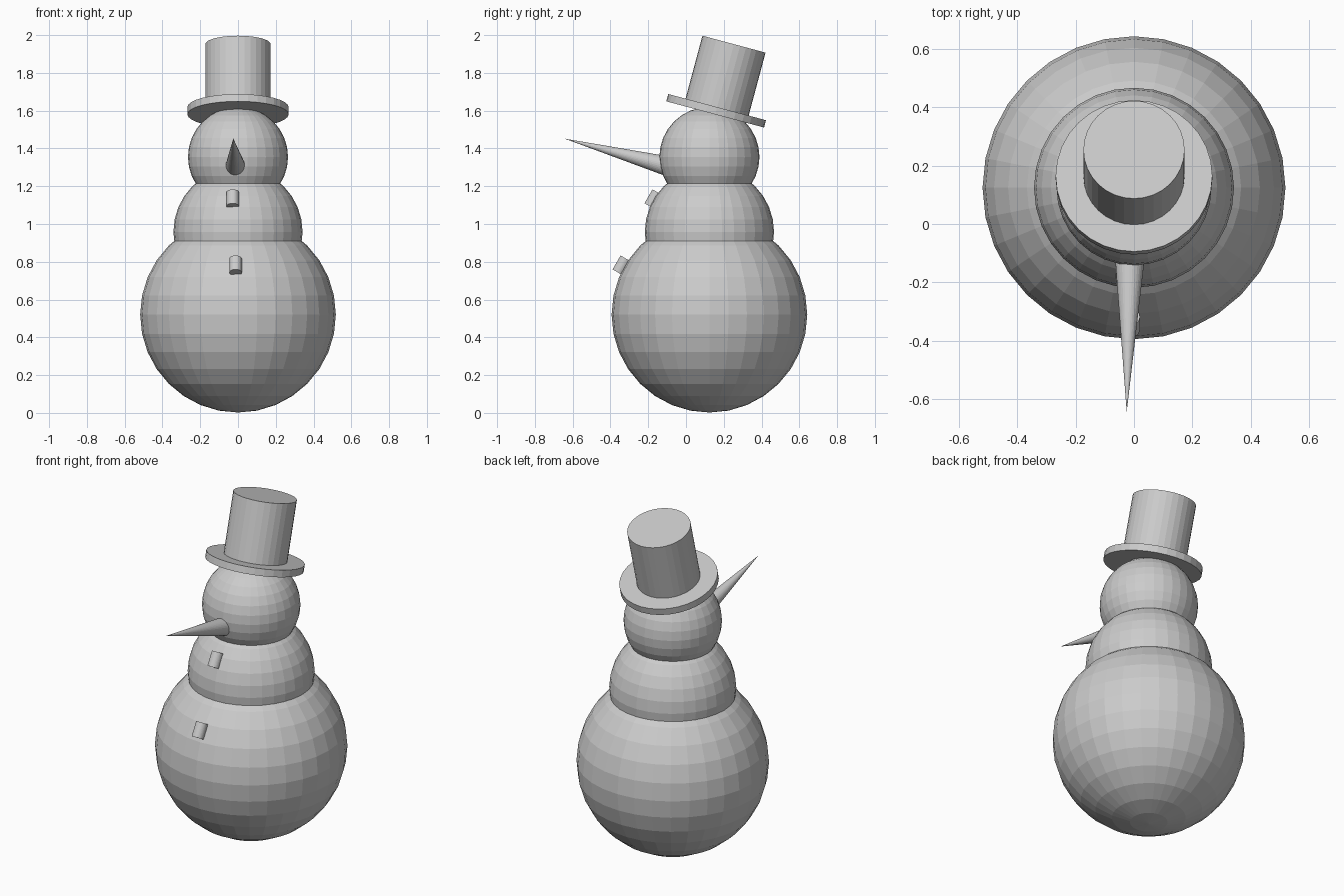
import bpy
import math
from mathutils import Vector

if "Cube" in bpy.data.objects:
    bpy.data.objects.remove(bpy.data.objects["Cube"])

grey = bpy.data.materials.new("plain grey")
grey.diffuse_color = (0.6, 0.6, 0.6, 1)
grey.use_nodes = True
grey.node_tree.nodes["Principled BSDF"].inputs["Base Color"].default_value = grey.diffuse_color


def finish(name):
    ob = bpy.context.object
    ob.name = name
    ob.data.materials.append(grey)
    return ob


def ball(name, z, r):
    bpy.ops.mesh.primitive_uv_sphere_add(segments=32, ring_count=16, radius=r,
                                         location=(0, 0.124, z))
    return finish(name)


def rod(name, start, end, r1, r2):
    # Cylinder or cone running from start to end
    a, b = Vector(start), Vector(end)
    bpy.ops.mesh.primitive_cone_add(
        vertices=32, radius1=r1, radius2=r2, depth=(b - a).length,
        location=(a + b) / 2,
        rotation=(b - a).to_track_quat('Z', 'Y').to_euler())
    return finish(name)


# Three stacked snowballs
ball("lower_body", 0.52, 0.518)
ball("upper_body", 0.958, 0.342)
ball("head", 1.355, 0.265)

# Hat leaning back by 15 degrees
tilt = math.radians(15)
axis = Vector((0, math.sin(tilt), math.cos(tilt)))
hat_top = Vector((0, 0.254, 1.952))
rod("hat_crown", hat_top - axis * 0.365, hat_top, 0.173, 0.173)
brim_top = hat_top - axis * 0.345
rod("hat_brim", brim_top - axis * 0.04, brim_top, 0.268, 0.268)

# Long pointed nose, raised at the tip
rod("nose", (-0.013, -0.06, 1.296), (-0.025, -0.643, 1.452), 0.056, 0)

# Buttons lying tangent to the snowballs
lean = Vector((0, 0.5, 0.866)) * 0.0425
for name, pos in (("upper_button", (-0.028, -0.17, 1.13)),
                  ("lower_button", (-0.013, -0.339, 0.78))):
    c = Vector(pos)
    rod(name, c - lean, c + lean, 0.033, 0.033)
